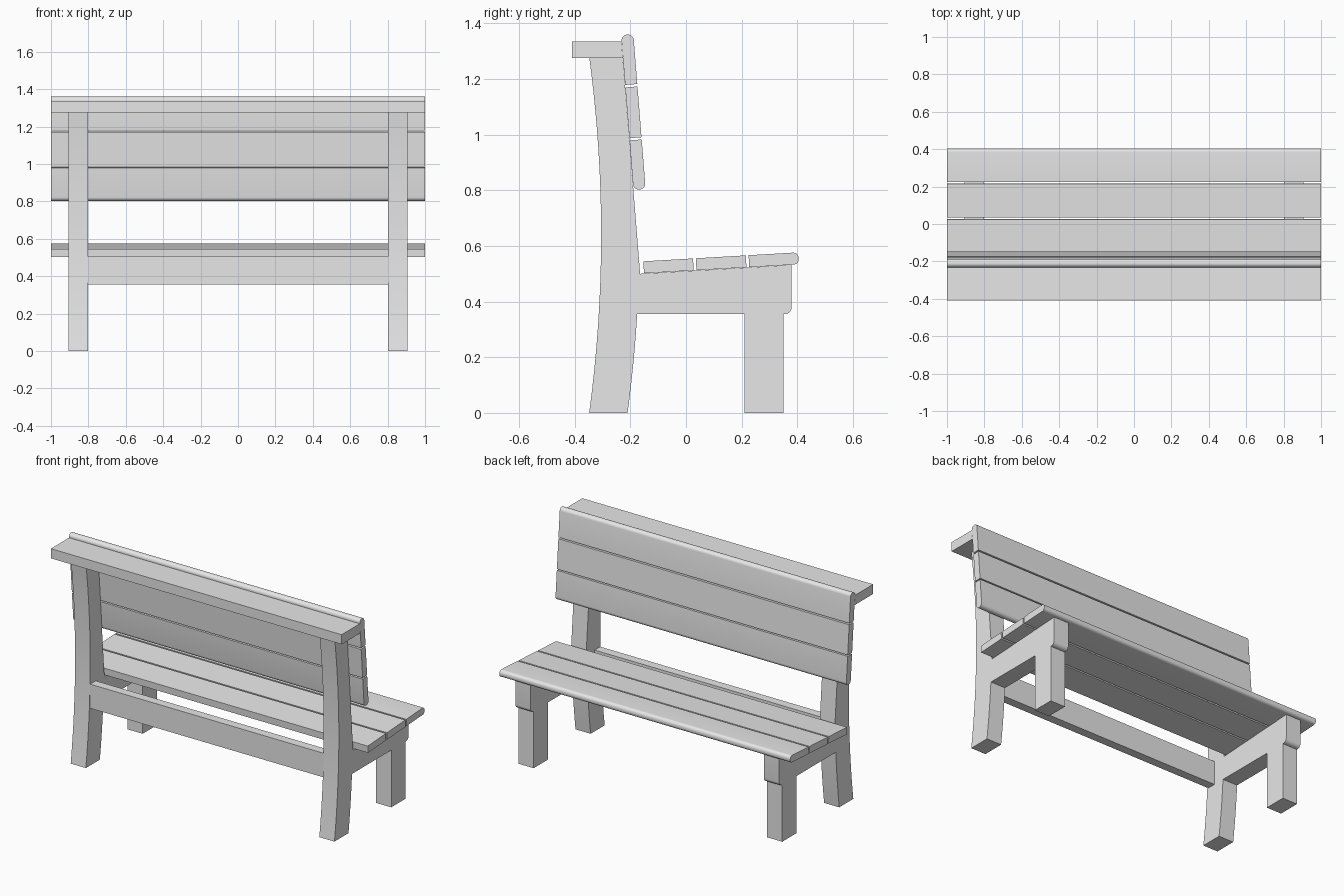
import bpy
import bmesh
from math import sin, cos, pi, atan, radians

default = bpy.data.objects.get("Cube")
if default:
    bpy.data.objects.remove(default)

# One plain grey for the whole bench
grey = bpy.data.materials.new("plain grey")
grey.use_nodes = True
colour = (0.8, 0.8, 0.8, 1)
grey.diffuse_color = colour
grey.node_tree.nodes["Principled BSDF"].inputs["Base Color"].default_value = colour


def extrude_profile(name, profile, x0, x1):
    """Extrude a closed (y, z) profile along x."""
    bm = bmesh.new()
    face = bm.faces.new([bm.verts.new((x0, y, z)) for y, z in profile])
    result = bmesh.ops.extrude_face_region(bm, geom=[face])
    moved = [v for v in result["geom"] if isinstance(v, bmesh.types.BMVert)]
    bmesh.ops.translate(bm, verts=moved, vec=(x1 - x0, 0, 0))
    bmesh.ops.recalc_face_normals(bm, faces=bm.faces)
    mesh = bpy.data.meshes.new(name)
    bm.to_mesh(mesh)
    bm.free()
    mesh.materials.append(grey)
    obj = bpy.data.objects.new(name, mesh)
    bpy.context.collection.objects.link(obj)
    bpy.ops.object.select_all(action="DESELECT")
    obj.select_set(True)
    bpy.context.view_layer.objects.active = obj
    bpy.ops.object.shade_smooth_by_angle(angle=radians(30))
    return obj


def arc(cy, cz, r, start, end, steps=6):
    """Points on a circular arc, angles in quarter turns."""
    angles = [(start + (end - start) * i / steps) * pi / 2 for i in range(steps + 1)]
    return [(cy + r * cos(a), cz + r * sin(a)) for a in angles]


def plank(name, origin, angle, s0, s1, thick, r0=0, r1=0):
    """Full-length board along a sloped line, with optional rounded ends."""
    pts = []
    if r0:
        pts += arc(s0 + r0, thick - r0, r0, 1, 2) + arc(s0 + r0, r0, r0, 2, 3)
    else:
        pts += [(s0, thick), (s0, 0)]
    if r1:
        pts += arc(s1 - r1, r1, r1, -1, 0) + arc(s1 - r1, thick - r1, r1, 0, 1)
    else:
        pts += [(s1, 0), (s1, thick)]
    c, s = cos(angle), sin(angle)
    oy, oz = origin
    profile = [(oy + a * c - b * s, oz + a * s + b * c) for a, b in pts]
    return extrude_profile(name, profile, -1, 1)


# Side frames: bowed back leg, seat bearer and front leg in one profile
TOP = 1.275


def bow(z):
    return -0.305 - 0.043 * ((z - 0.64) / 0.64) ** 2


back_edge = [(bow(TOP * i / 16), TOP * i / 16) for i in range(17)]
lower_front = [(bow(0.355 * i / 6) + 0.138, 0.355 * i / 6) for i in range(6, -1, -1)]
frame = back_edge + [(-0.227, TOP), (-0.165, 0.5), (0.38, 0.532)]
frame += arc(0.355, 0.38, 0.025, 0, -1)
frame += [(0.35, 0.355), (0.35, 0), (0.21, 0), (0.21, 0.355)] + lower_front
for side, sign in (("left", 1), ("right", -1)):
    extrude_profile(side + "_frame", frame, sign * 0.803, sign * 0.907)

# Rail joining the back legs
extrude_profile("back_rail", [(-0.305, 0.355), (-0.25, 0.355), (-0.25, 0.505), (-0.305, 0.505)],
                -0.803, 0.803)

# Seat planks, rising gently to a rounded front edge
slope = atan(0.058)
for name, s0, s1, r in (("rear", 0.014, 0.193, 0), ("middle", 0.203, 0.383, 0),
                        ("front", 0.393, 0.572, 0.019)):
    plank(name + "_seat_plank", (-0.165, 0.501), slope, s0, s1, 0.043, r1=r)

# Backrest planks, leaning on the front of the back legs
lean = pi / 2 + atan(0.0795)
for name, s0, s1, r0, r1 in (("lower", 0.302, 0.481, 0.021, 0), ("middle", 0.489, 0.672, 0, 0),
                             ("upper", 0.681, 0.861, 0, 0.021)):
    plank(name + "_backrest_plank", (-0.165, 0.5), lean, s0, s1, -0.044,
          r0=0, r1=0) if not (r0 or r1) else extrude_profile(
        name + "_backrest_plank",
        [(-0.165 + a * cos(lean) + b * sin(lean), 0.5 + a * sin(lean) - b * cos(lean))
         for a, b in ((arc(s0 + r0, 0.044 - r0, r0, 1, 2) + arc(s0 + r0, r0, r0, 2, 3)
                       + [(s1, 0), (s1, 0.044)]) if r0 else
                      ([(s0, 0.044), (s0, 0)] + arc(s1 - r1, r1, r1, -1, 0)
                       + arc(s1 - r1, 0.044 - r1, r1, 0, 1)))], -1, 1)

# Flat shelf capping the back legs
extrude_profile("top_shelf", [(-0.41, 1.275), (-0.227, 1.275), (-0.232, 1.335), (-0.41, 1.335)],
                -1, 1)
